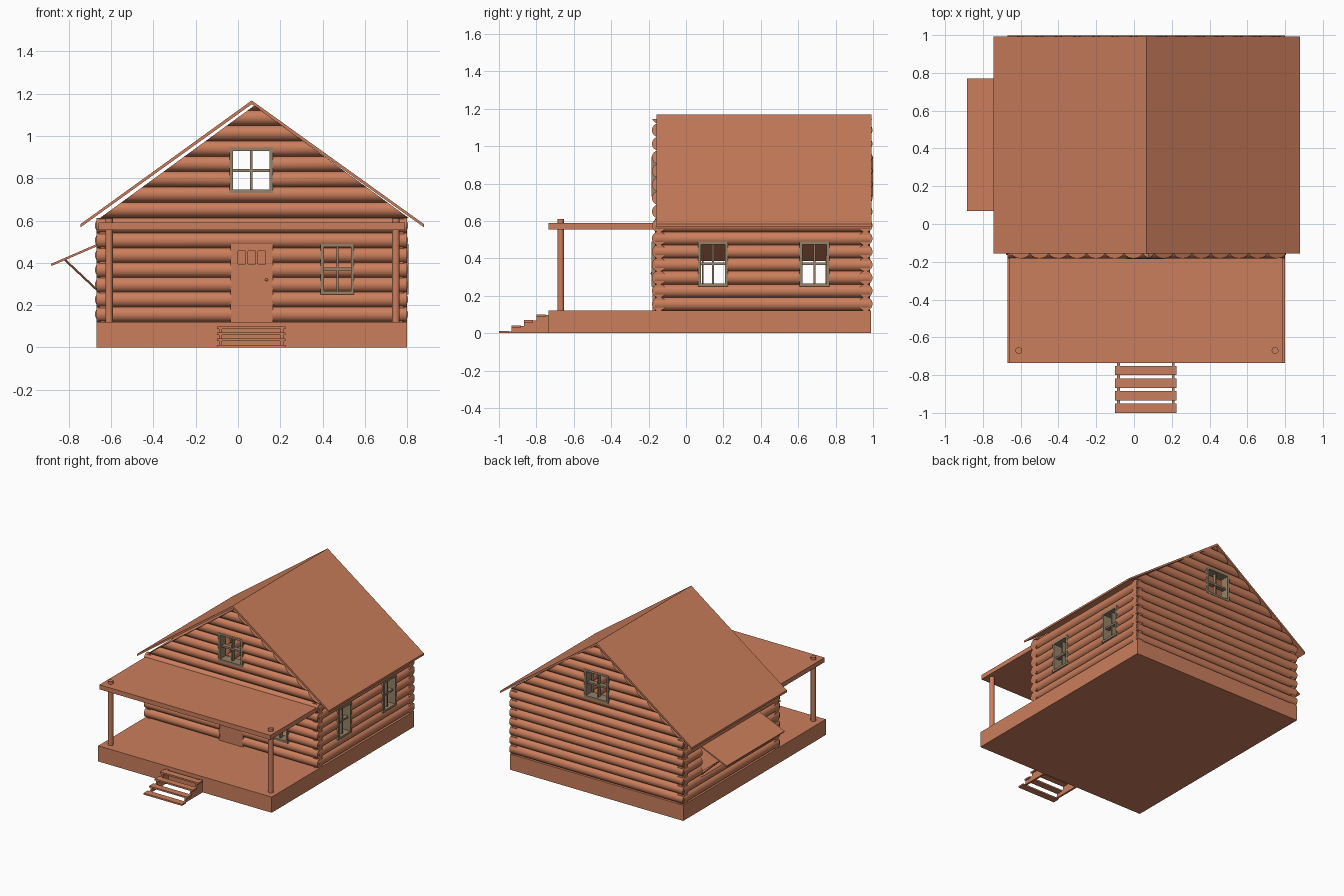
import bpy, bmesh, math
from mathutils import Matrix, Vector

if "Cube" in bpy.data.objects:
    bpy.data.objects.remove(bpy.data.objects["Cube"])


def material(name, rgb):
    m = bpy.data.materials.new(name)
    m.diffuse_color = (*rgb, 1)
    m.use_nodes = True
    m.node_tree.nodes["Principled BSDF"].inputs["Base Color"].default_value = m.diffuse_color
    return m


WOOD = material("wood", (0.60, 0.21, 0.107))
TRIM = material("window_trim", (0.30, 0.22, 0.14))


def finish(name, bm, mat=WOOD):
    bmesh.ops.recalc_face_normals(bm, faces=bm.faces)
    me = bpy.data.meshes.new(name)
    bm.to_mesh(me)
    bm.free()
    me.materials.append(mat)
    ob = bpy.data.objects.new(name, me)
    bpy.context.collection.objects.link(ob)
    return ob


def add_box(bm, x0, x1, y0, y1, z0, z1):
    m = Matrix.Translation(((x0 + x1) / 2, (y0 + y1) / 2, (z0 + z1) / 2))
    bmesh.ops.create_cube(bm, size=1, matrix=m @ Matrix.Diagonal((x1 - x0, y1 - y0, z1 - z0, 1)))


def box(name, *dims, mat=WOOD):
    bm = bmesh.new()
    add_box(bm, *dims)
    return finish(name, bm, mat)


def add_rod(bm, a, b, r, seg=24):
    a, b = Vector(a), Vector(b)
    m = Matrix.Translation((a + b) / 2) @ (b - a).to_track_quat('Z', 'Y').to_matrix().to_4x4()
    bmesh.ops.create_cone(bm, cap_ends=True, segments=seg, radius1=r, radius2=r,
                          depth=(b - a).length, matrix=m)


def smooth(ob):
    bpy.ops.object.select_all(action='DESELECT')
    bpy.context.view_layer.objects.active = ob
    ob.select_set(True)
    bpy.ops.object.shade_smooth_by_angle(angle=math.radians(32))


def rods(name, ends, r, seg=24):
    bm = bmesh.new()
    for a, b in ends:
        add_rod(bm, a, b, r, seg)
    ob = finish(name, bm)
    smooth(ob)
    return ob


def cut(ob, openings):
    """Cut box-shaped openings out of a wall of logs."""
    for dims in openings:
        c = box("cutter", *dims)
        bpy.context.view_layer.objects.active = ob
        mod = ob.modifiers.new("opening", 'BOOLEAN')
        mod.operation, mod.solver, mod.object = 'DIFFERENCE', 'EXACT', c
        mod.use_self = True
        bpy.ops.object.modifier_apply(modifier=mod.name)
        bpy.data.objects.remove(c)
    smooth(ob)


def profile(name, pts, axis, lo, hi):
    """Extrude an outline along x (points are y, z) or along y (points are x, z)."""
    bm = bmesh.new()
    put = (lambda p, d: (d, *p)) if axis == 'x' else (lambda p, d: (p[0], d, p[1]))
    f = bm.faces.new([bm.verts.new(put(p, lo)) for p in pts])
    new = bmesh.ops.extrude_face_region(bm, geom=[f])['geom']
    step = (hi - lo, 0, 0) if axis == 'x' else (0, hi - lo, 0)
    bmesh.ops.translate(bm, vec=step, verts=[v for v in new if isinstance(v, bmesh.types.BMVert)])
    return finish(name, bm)


XL, XR, YF, YB, R = -0.64, 0.768, -0.145, 0.96, 0.037
LEVELS = [0.156 + 0.07 * i for i in range(7)]
RIDGE = Vector((0.065, 0, 1.165))

# Foundation and porch floor
box("foundation", -0.67, 0.80, -0.735, 0.99, 0, 0.12)

# Lower log walls
front = rods("front_log_wall", [((-0.67, YF, z), (0.80, YF, z)) for z in LEVELS], R)
cut(front, [(-0.03, 0.16, -0.3, 0, 0.1, 0.485), (0.40, 0.54, -0.3, 0, 0.26, 0.48)])
rods("back_log_wall", [((-0.67, YB, z), (0.80, YB, z)) for z in LEVELS], R)
right = rods("right_log_wall", [((XR, -0.165, z), (XR, 0.985, z)) for z in LEVELS], R)
cut(right, [(0.6, 0.9, y, y + 0.14, 0.26, 0.48) for y in (0.075, 0.618)])
left = rods("left_log_wall", [((XL, -0.165, z), (XL, 0.985, z)) for z in LEVELS], R)
cut(left, [(-0.8, -0.5, 0.075, 0.765, 0.25, 0.485)])


# Gable logs, trimmed to the roof slopes
def gable(name, y):
    bm = bmesh.new()
    for i in range(8):
        z = 0.65 + 0.0725 * i
        add_rod(bm, (-0.9, y, z), (1.0, y, z), R)
    for side, drop in ((-1, 0.03), (1, 0.012)):
        bmesh.ops.bisect_plane(bm, geom=bm.verts[:] + bm.edges[:] + bm.faces[:],
                               plane_co=RIDGE - Vector((0, 0, drop)),
                               plane_no=(0.59 * side, 0, 0.81), clear_outer=True)
        bmesh.ops.holes_fill(bm, edges=[e for e in bm.edges if e.is_boundary])
    cut(finish(name, bm), [(-0.03, 0.155, y - 0.1, y + 0.1, 0.74, 0.935)])


gable("front_gable", YF)
gable("back_gable", YB)

# Main roof slabs
for name, x in (("left_roof", -0.745), ("right_roof", 0.88)):
    profile(name, [(0.065, 1.168), (x, 0.583), (x, 0.568), (0.065, 1.15)], 'y', -0.157, 0.993)

# Porch roof and posts
box("porch_roof", -0.66, 0.79, -0.735, -0.13, 0.555, 0.59)
rods("porch_posts", [((x, -0.67, 0.12), (x, -0.67, 0.61)) for x in (-0.61, 0.747)], 0.018)

# Steps: treads on two stepped stringers
bm = bmesh.new()
for i in range(4):
    y, z = -1 + 0.0665 * i, 0.012 + 0.029 * i
    add_box(bm, -0.10, 0.225, y, y + 0.05, z - 0.012, z)
finish("step_treads", bm)
outline = [(-0.735, 0), (-1, 0)]
for i in range(4):
    y, z = -1 + 0.0665 * i, 0.010 + 0.029 * i
    outline += [(y, z), (y + 0.0665, z)]
for x in (-0.09, 0.20):
    profile("step_stringer", outline, 'x', x, x + 0.015)

# Door with three small recessed panes and a knob
door = box("door", -0.035, 0.165, -0.178, -0.13, 0.12, 0.49)
cut(door, [(x, x + 0.034, -0.2, -0.165, 0.395, 0.455) for x in (0.001, 0.048, 0.095)])
bm = bmesh.new()
bmesh.ops.create_uvsphere(bm, u_segments=12, v_segments=8, radius=0.007,
                          matrix=Matrix.Translation((0.135, -0.182, 0.32)))
smooth(finish("door_knob", bm))


# Windows: frame with crossed glazing bars
def window(name, u0, u1, z0, z1, d0, d1, side=False):
    bm = bmesh.new()
    t, mu, mz, inset = 0.016, (u0 + u1) / 2, (z0 + z1) / 2, (d1 - d0) * 0.3

    def bar(a, b, c, d, k=0):
        depth = (d0 + k, d1 - k)
        add_box(bm, *(depth + (a, b) if side else (a, b) + depth), c, d)
    bar(u0, u0 + t, z0, z1)
    bar(u1 - t, u1, z0, z1)
    bar(u0 + t, u1 - t, z0, z0 + t)
    bar(u0 + t, u1 - t, z1 - t, z1)
    bar(mu - 0.005, mu + 0.005, z0 + t, z1 - t, inset)
    bar(u0 + t, u1 - t, mz - 0.007, mz + 0.007, inset * 0.9)
    finish(name, bm, TRIM)


window("front_window", 0.39, 0.55, 0.25, 0.49, -0.184, -0.11)
window("front_gable_window", -0.04, 0.165, 0.73, 0.945, -0.184, -0.11)
window("back_gable_window", -0.04, 0.165, 0.73, 0.945, 0.925, 0.999)
for y in (0.065, 0.608):
    window("right_window", y, y + 0.16, 0.25, 0.49, 0.733, 0.807, side=True)

# Raised hatch over the open left side, with two props
profile("hatch", [(-0.665, 0.49), (-0.885, 0.395), (-0.882, 0.385), (-0.662, 0.48)], 'y', 0.07, 0.77)
rods("hatch_props", [((-0.82, y, 0.415), (-0.66, y, 0.265)) for y in (0.09, 0.75)], 0.005, 10)
